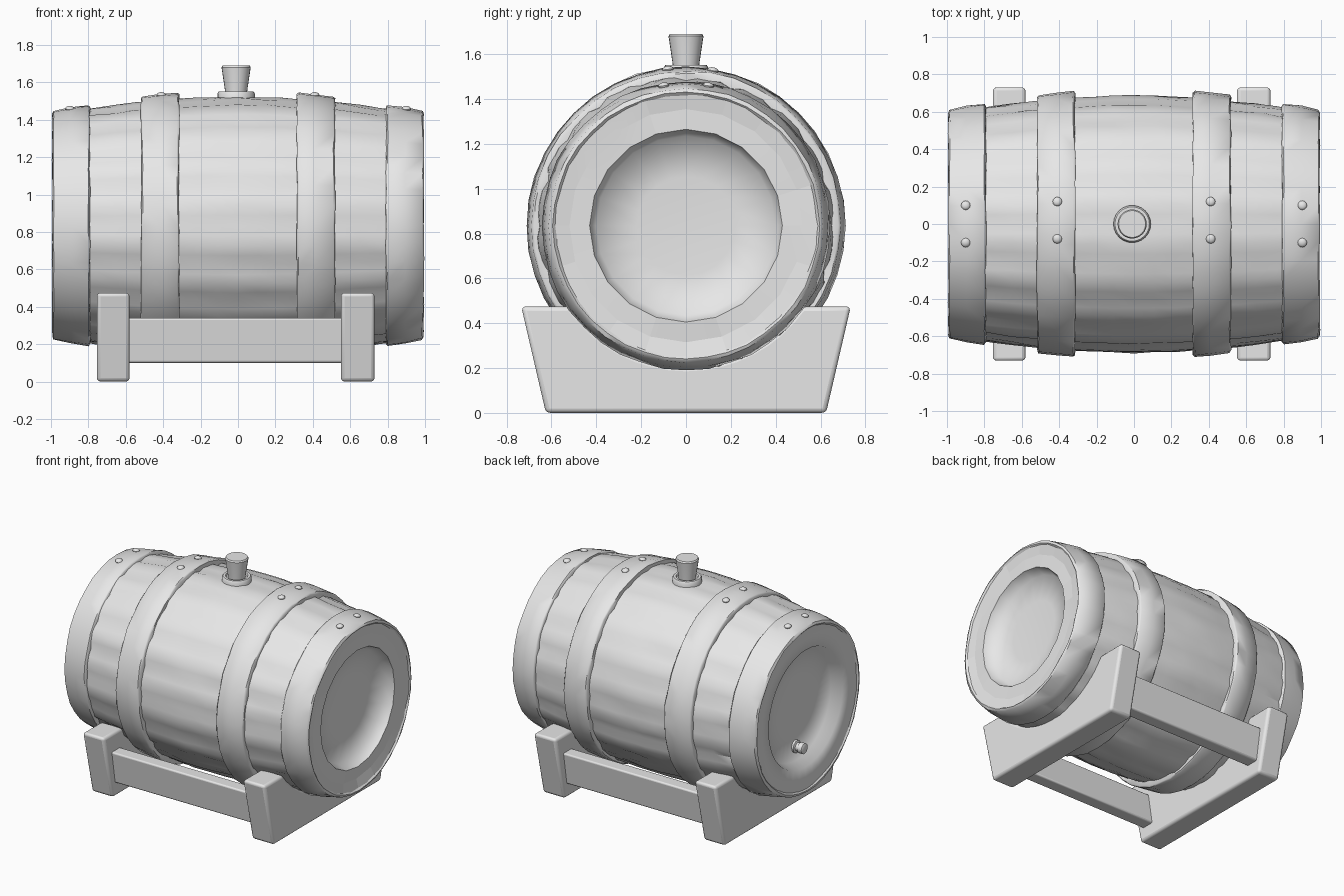
import bpy, bmesh, math, random
from mathutils import Vector

random.seed(4)
if "Cube" in bpy.data.objects:
    bpy.data.objects.remove(bpy.data.objects["Cube"])

AXIS_Z = 0.835
STAVES = 20

grey = bpy.data.materials.new("plain_grey")
grey.use_nodes = True
grey.diffuse_color = (0.8, 0.8, 0.8, 1)
grey.node_tree.nodes["Principled BSDF"].inputs["Base Color"].default_value = (0.8, 0.8, 0.8, 1)


def finish(name, bm, angle=35, bevel=0):
    bmesh.ops.recalc_face_normals(bm, faces=bm.faces)
    mesh = bpy.data.meshes.new(name)
    bm.to_mesh(mesh)
    bm.free()
    mesh.materials.append(grey)
    obj = bpy.data.objects.new(name, mesh)
    bpy.context.collection.objects.link(obj)
    if bevel:
        mod = obj.modifiers.new("soft_edges", "BEVEL")
        mod.width, mod.segments, mod.limit_method = bevel, 3, "ANGLE"
        mod.angle_limit = math.radians(50)
    bpy.ops.object.select_all(action="DESELECT")
    obj.select_set(True)
    bpy.context.view_layer.objects.active = obj
    bpy.ops.object.shade_smooth_by_angle(angle=math.radians(angle))
    return obj


def lathe(name, profile, sides, wobble=None, angle=35, closed=False, vertical=None, bevel=0):
    """Spin (along, radius) pairs round the barrel axis, or round a vertical line at x = vertical."""
    bm = bmesh.new()
    rings = []
    for i, (a, r) in enumerate(profile):
        ring = []
        for k in range(sides):
            t = math.tau * k / sides
            da, dr = wobble(i, k) if wobble else (0, 0)
            u, v = (r + dr) * math.cos(t), (r + dr) * math.sin(t)
            co = (a + da, u, AXIS_Z + v) if vertical is None else (vertical + u, v, a)
            ring.append(bm.verts.new(co))
        rings.append(ring)
    pairs = list(zip(rings, rings[1:])) + ([(rings[-1], rings[0])] if closed else [])
    for p, q in pairs:
        for k in range(sides):
            n = (k + 1) % sides
            bm.faces.new((p[k], p[n], q[n], q[k]))
    bmesh.ops.remove_doubles(bm, verts=bm.verts, dist=0.0001)
    return finish(name, bm, angle, bevel)


# Staves: bulging body with shallow grooves and hand-hewn unevenness
lift = [random.uniform(-0.007, 0.005) for _ in range(STAVES)]
def hewn(i, k):
    groove = -0.012 if k % 4 == 0 else 0
    return 0, lift[k // 4] + groove + random.uniform(-0.004, 0.004)

body = []
for i in range(-9, 10):
    x = i * 0.98 / 9
    body.append((x, 0.692 - 0.095 * abs(x) ** 1.8))
lathe("barrel_staves", body, STAVES * 4, hewn)

# Hoops: a wide one at each end and one either side of the middle
def dented(i, k):
    return random.uniform(-0.003, 0.003), random.uniform(-0.003, 0.003)

for side, word in ((1, "left"), (-1, "right")):
    end = [(0.97, 0.57), (0.993, 0.595), (0.985, 0.612), (0.895, 0.632), (0.8, 0.644), (0.792, 0.635), (0.79, 0.6)]
    lathe(word + "_end_hoop", [(side * x, r) for x, r in end], 40, dented, 50, True)
    mid = [(0.515, 0.64), (0.518, 0.68), (0.51, 0.69), (0.41, 0.702), (0.325, 0.71), (0.315, 0.702), (0.315, 0.64)]
    lathe(word + "_middle_hoop", [(side * x, r) for x, r in mid], 40, dented, 50, True)

# Barrel heads: faceted plank rim on the left, one smooth dish on the right
dish = [(0.975, 0.43), (0.9, 0.4), (0.885, 0.22), (0.88, 0)]
chips = [random.uniform(-0.014, 0.006) for _ in range(STAVES)]
lathe("left_head_rim", [(0.985, 0.6), (0.978, 0.52), (0.975, 0.43)], STAVES,
      lambda i, k: (chips[k] if i == 1 else 0, 0), angle=3)
lathe("left_head_dish", dish, STAVES, angle=180)
lathe("right_head_dish", [(-x, r) for x, r in [(0.985, 0.6), (0.975, 0.52)] + dish], 40, angle=180)

# Tap on the right head
tap = [(0.86, 0), (0.86, 0.045), (0.905, 0.045), (0.91, 0.03), (0.93, 0.03),
       (0.932, 0.038), (0.965, 0.038), (0.97, 0.03), (0.97, 0)]
spout = lathe("tap", [(-x, r) for x, r in tap], 16)
spout.location.z = -0.3

# Bung and its collar on top
lathe("bung_collar", [(1.5, 0.1), (1.54, 0.1), (1.552, 0.092), (1.552, 0.075), (1.54, 0.07), (1.54, 0)],
      24, vertical=-0.01)
lathe("bung", [(1.5, 0.055), (1.56, 0.06), (1.68, 0.078), (1.69, 0.072), (1.69, 0)], 24, vertical=-0.01)

# Rivets on the hoops
for x, y, radius in ((0.9, 0.1, 0.632), (0.9, -0.1, 0.632), (0.41, 0.12, 0.702), (0.41, -0.08, 0.702)):
    for side in (1, -1):
        bm = bmesh.new()
        bmesh.ops.create_uvsphere(bm, u_segments=12, v_segments=8, radius=0.025)
        bmesh.ops.scale(bm, vec=(1, 1, 0.6), verts=bm.verts)
        rivet = finish("rivet", bm)
        rivet.location = (side * x, y, AXIS_Z + math.sqrt(radius ** 2 - y ** 2))
        rivet.rotation_euler.x = -math.asin(y / radius)


def extrude_x(name, outline, x0, x1, bevel):
    bm = bmesh.new()
    face = bm.faces.new([bm.verts.new((x0, y, z)) for y, z in outline])
    out = bmesh.ops.extrude_face_region(bm, geom=[face])
    moved = [v for v in out["geom"] if isinstance(v, bmesh.types.BMVert)]
    bmesh.ops.translate(bm, vec=Vector((x1 - x0, 0, 0)), verts=moved)
    return finish(name, bm, 40, bevel)


# Cradle boards: tapered, with a round seat for the barrel
arc = []
for k in range(17):
    t = math.radians(-145 + 110 * k / 16)
    arc.append((0.63 * math.cos(t), AXIS_Z + 0.63 * math.sin(t)))
board = [(0.625, 0), (0.735, 0.475)] + arc[::-1] + [(-0.735, 0.475), (-0.625, 0)]
extrude_x("right_cradle_board", board, -0.755, -0.58, 0.02)
extrude_x("left_cradle_board", board, 0.55, 0.73, 0.02)

# Cradle rails joining the boards, front and back
for side, word in ((-1, "front"), (1, "back")):
    rail = [(side * 0.6, 0.1), (side * 0.64, 0.34), (side * 0.54, 0.34), (side * 0.5, 0.1)]
    extrude_x(word + "_cradle_rail", rail, -0.6, 0.57, 0.012)
